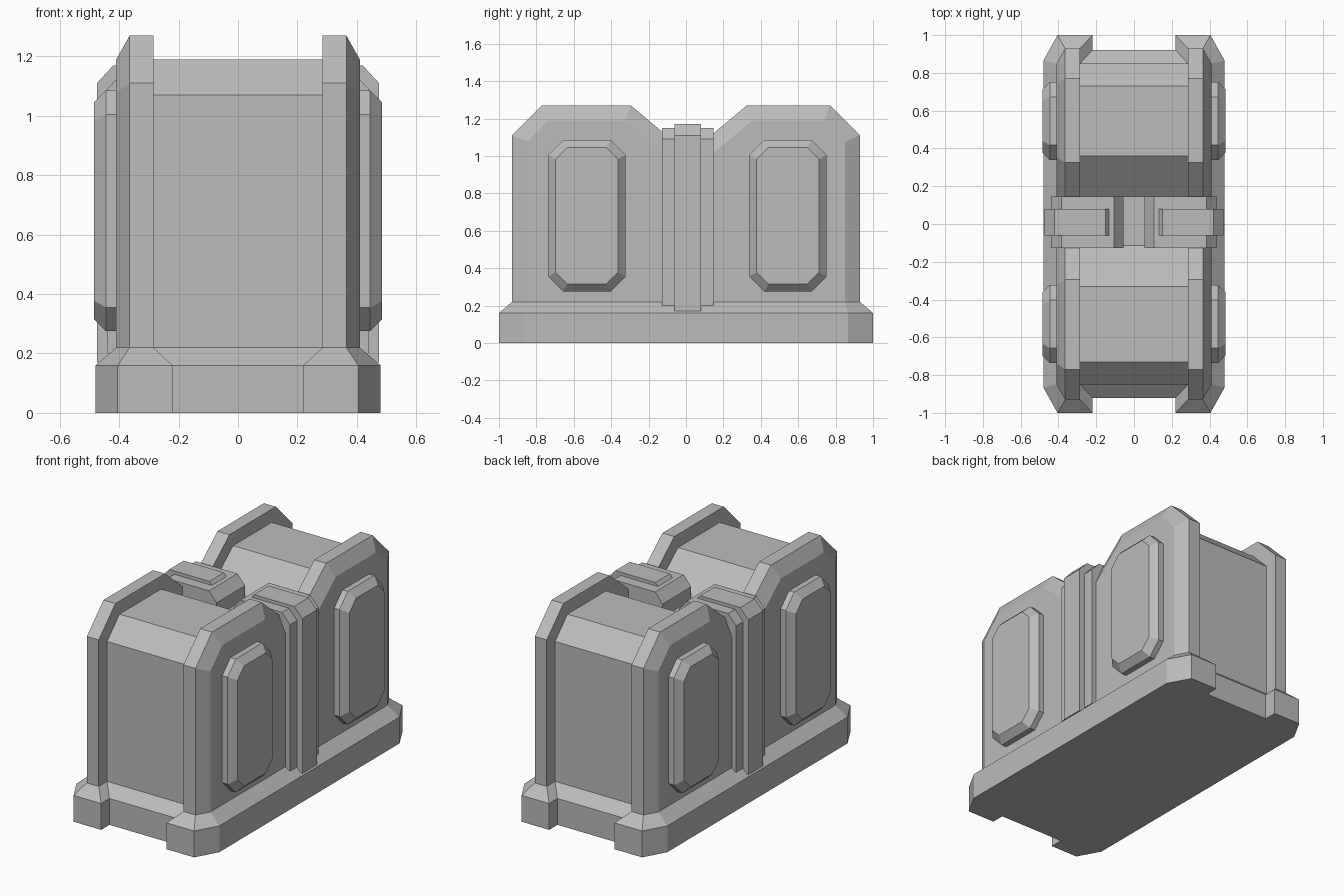
import bpy, bmesh

cube = bpy.data.objects.get("Cube")
if cube:
    bpy.data.objects.remove(cube)

grey = bpy.data.materials.new("plain_grey")
grey.use_nodes = True
grey.diffuse_color = (0.5, 0.5, 0.5, 1)
grey.node_tree.nodes["Principled BSDF"].inputs["Base Color"].default_value = (0.5, 0.5, 0.5, 1)


def loft(name, rings, mirror=False):
    """Join matching rings of points with quads, cap both ends, optionally mirror across x."""
    bm = bmesh.new()
    loops = [[bm.verts.new(p) for p in ring] for ring in rings]
    n = len(loops[0])
    for a, b in zip(loops, loops[1:]):
        for i in range(n):
            j = (i + 1) % n
            bm.faces.new((a[i], a[j], b[j], b[i]))
    bm.faces.new(loops[0][::-1])
    bm.faces.new(loops[-1])
    bmesh.ops.recalc_face_normals(bm, faces=bm.faces)
    mesh = bpy.data.meshes.new(name)
    bm.to_mesh(mesh)
    bm.free()
    mesh.materials.append(grey)
    obj = bpy.data.objects.new(name, mesh)
    bpy.context.collection.objects.link(obj)
    if mirror:
        obj.modifiers.new("Mirror", 'MIRROR')
    return obj


def side_ring(x, profile):
    return [(x, y, z) for y, z in profile]


def saddle(half, shift):
    """Full y-z outline from its outer half; the inner (valley) points are shifted in y."""
    back = [(y + (shift if i > 2 else 0), z) for i, (y, z) in enumerate(half)]
    front = [(-y + (shift if i > 2 else 0), z) for i, (y, z) in enumerate(half)]
    return back + front[::-1]


# Base: notched plinth with a sloping upper rim
def plan(quarter, z):
    q = quarter
    pts = q + [(x, -y) for x, y in q[::-1]] + [(-x, -y) for x, y in q] + [(-x, y) for x, y in q[::-1]]
    return [(x, y, z) for x, y in pts]


foot = [(0.22, 0.92), (0.22, 1.0), (0.405, 1.0), (0.48, 0.865)]
rim = [(0.285, 0.85), (0.285, 0.93), (0.365, 0.93), (0.41, 0.85)]
loft("base", [plan(foot, 0), plan(foot, 0.16), plan(rim, 0.22)])

# Core: recessed body with a valley across the middle
core = saddle([(0.85, 0.2), (0.85, 1.07), (0.73, 1.19), (0.345, 1.19), (0.13, 1.01)], 0.015)
loft("core", [side_ring(-0.29, core), side_ring(0.29, core)])

# Side walls: raised frames with a chamfered outer edge
outer = saddle([(0.93, 0.2), (0.93, 1.11), (0.77, 1.27), (0.31, 1.27), (0.09, 1.085)], 0.015)
inner = saddle([(0.85, 0.2), (0.85, 1.077), (0.737, 1.19), (0.34, 1.19), (0.12, 1.005)], 0.015)
loft("side_wall", [side_ring(0.285, outer), side_ring(0.365, outer), side_ring(0.41, inner)], True)


# Side panels: raised octagons with bevelled edges
def octagon(x, yc, hy, hz, cut):
    q = [(hy, hz - cut), (hy - cut, hz)]
    q += [(-y, z) for y, z in q[::-1]]
    q += [(-y, -z) for y, z in q]
    return [(x, yc + y, 0.68 + z) for y, z in q]


for label, yc in (("front", -0.53), ("back", 0.545)):
    loft(label + "_panel", [octagon(0.4, yc, 0.207, 0.405, 0.08),
                            octagon(0.445, yc, 0.207, 0.405, 0.08),
                            octagon(0.485, yc, 0.167, 0.365, 0.063)], True)


# Straps: bent bands over the wall tops, a narrow one on a wide one
def strap(name, half_width, start, slant, outside, top, bottom):
    outline = [(start, 1.0), (start, top - slant * 1.2), (start + slant, top),
               (outside - 0.055, top), (outside, top - 0.06), (outside, bottom),
               (0.39, bottom), (0.39, 1.0)]
    loft(name, [[(x, 0.009 + s * half_width, z) for x, z in outline] for s in (-1, 1)], True)


strap("wide_strap", 0.137, 0.055, 0.05, 0.44, 1.15, 0.2)
strap("narrow_strap", 0.07, 0.122, 0.028, 0.475, 1.17, 0.17)
